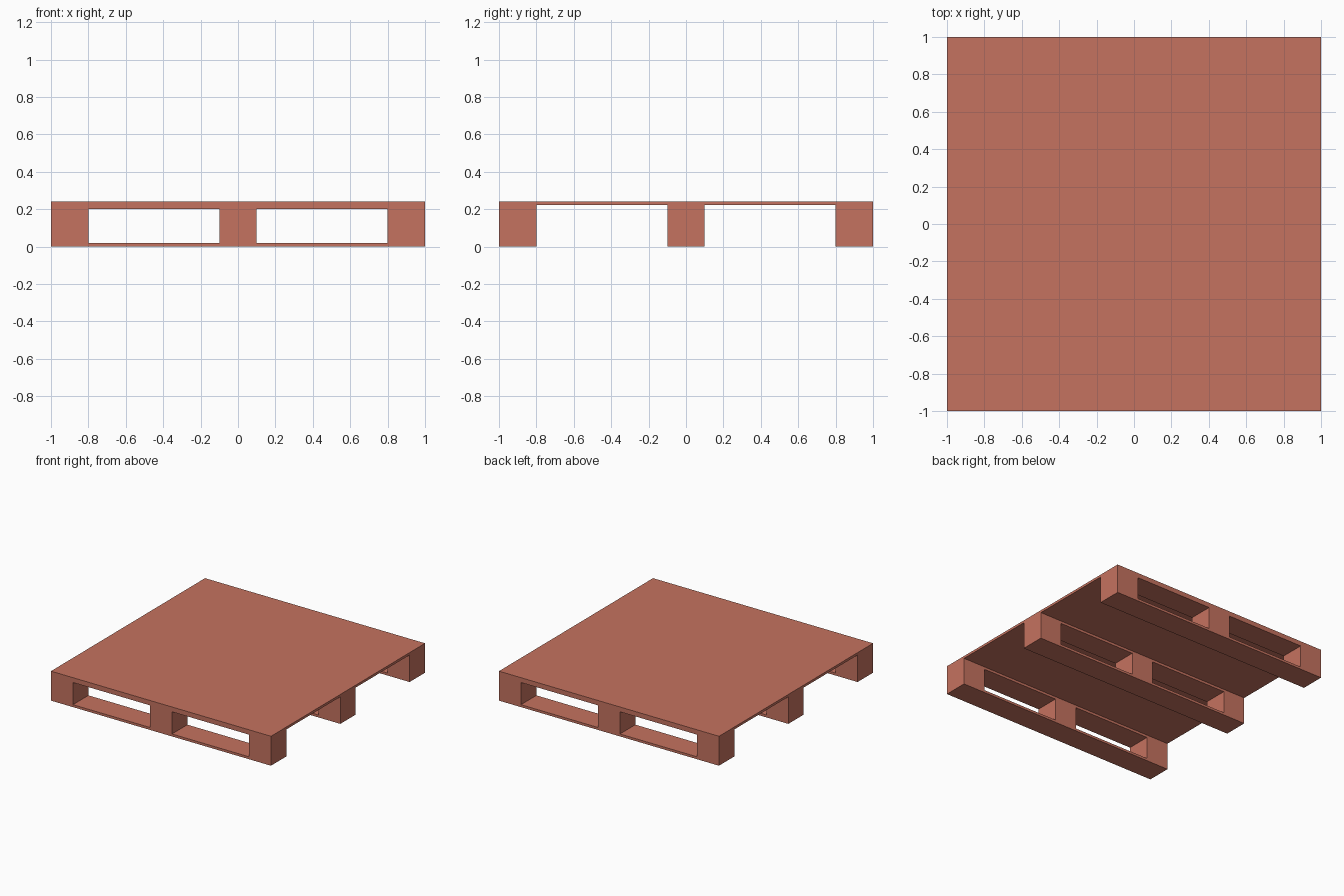
import bpy
import bmesh
from mathutils import Matrix

if "Cube" in bpy.data.objects:
    bpy.data.objects.remove(bpy.data.objects["Cube"])

wood = bpy.data.materials.new("terracotta_wood")
wood.diffuse_color = (0.56, 0.17, 0.115, 1.0)
wood.use_nodes = True
wood.node_tree.nodes["Principled BSDF"].inputs["Base Color"].default_value = wood.diffuse_color


def box(name, x, y, z):
    """Box from (min, max) ranges on each axis."""
    bm = bmesh.new()
    size = [r[1] - r[0] for r in (x, y, z)]
    centre = [(r[0] + r[1]) / 2 for r in (x, y, z)]
    bmesh.ops.create_cube(bm, size=1, matrix=Matrix.Translation(centre) @ Matrix.Diagonal((*size, 1)))
    mesh = bpy.data.meshes.new(name)
    bm.to_mesh(mesh)
    bm.free()
    mesh.materials.append(wood)
    obj = bpy.data.objects.new(name, mesh)
    bpy.context.collection.objects.link(obj)
    return obj


FULL = (-1.0, 1.0)

# Top deck
box("top_deck", FULL, FULL, (0.222, 0.242))

# Three runners: bottom board, upper board and three spacer blocks each
for row, cy in (("front", -0.9), ("middle", 0.0), ("back", 0.9)):
    y = (cy - 0.1, cy + 0.1)
    box(row + "_bottom_board", FULL, y, (0.0, 0.02))
    box(row + "_upper_board", FULL, y, (0.202, 0.222))
    for side, cx in (("left", -0.9), ("centre", 0.0), ("right", 0.9)):
        box(f"{row}_{side}_block", (cx - 0.1, cx + 0.1), y, (0.02, 0.202))
